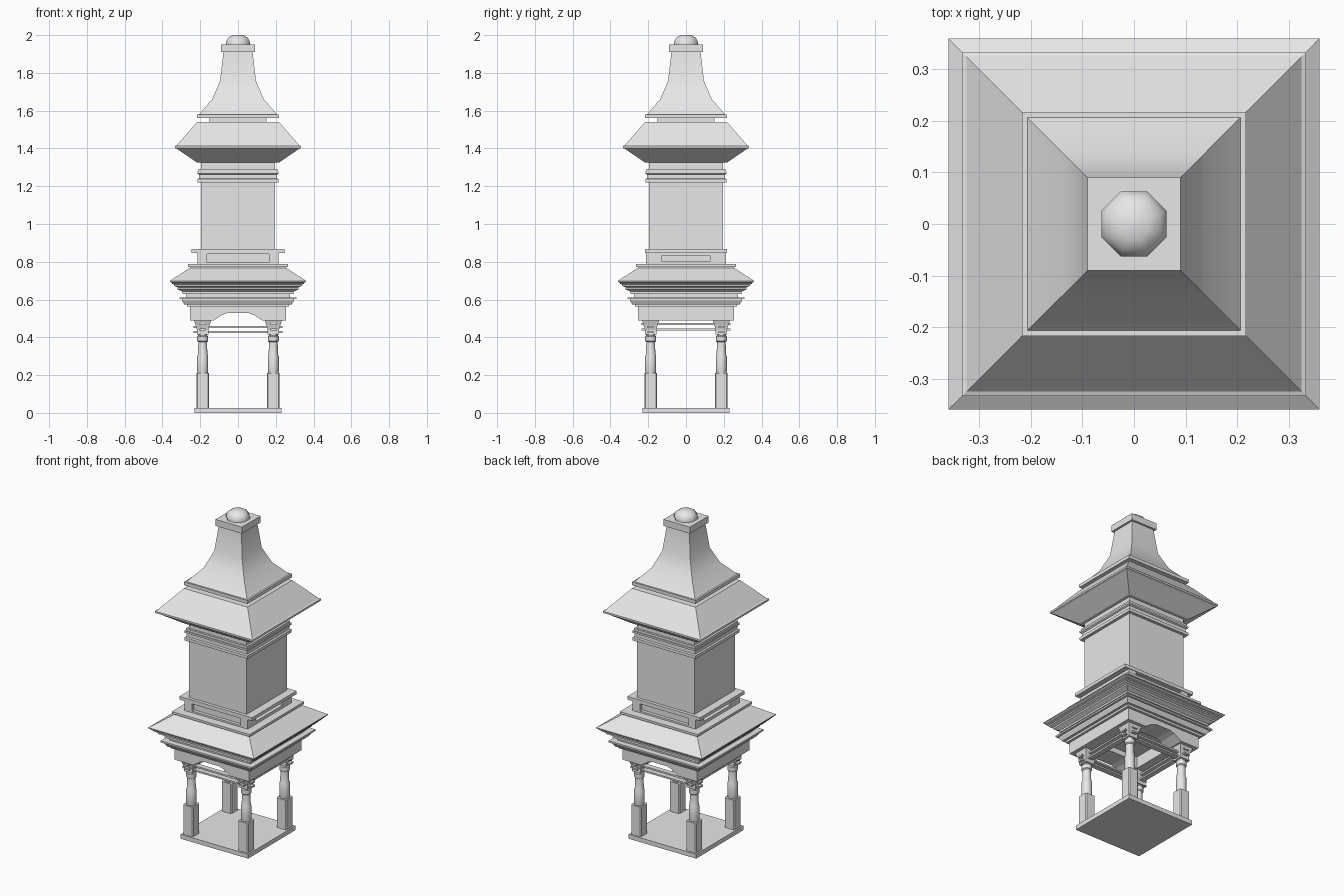
import bpy, bmesh, math
from mathutils import Vector

cube = bpy.data.objects.get("Cube")
if cube:
    bpy.data.objects.remove(cube, do_unlink=True)

# One stone colour
stone = bpy.data.materials.new("pale_grey_stone")
stone.use_nodes = True
GREY = (0.8, 0.8, 0.8, 1)
stone.diffuse_color = GREY
stone.node_tree.nodes["Principled BSDF"].inputs["Base Color"].default_value = GREY


def finish(name, bm, smooth=False):
    bmesh.ops.recalc_face_normals(bm, faces=bm.faces[:])
    mesh = bpy.data.meshes.new(name)
    bm.to_mesh(mesh)
    bm.free()
    mesh.materials.append(stone)
    ob = bpy.data.objects.new(name, mesh)
    bpy.context.collection.objects.link(ob)
    if smooth:
        bpy.ops.object.select_all(action="DESELECT")
        ob.select_set(True)
        bpy.context.view_layer.objects.active = ob
        bpy.ops.object.shade_smooth_by_angle(angle=math.radians(smooth))
    return ob


def stack(name, profile, sides=4, at=(0, 0), smooth=False):
    """Loft a regular section through (half width, height) pairs."""
    bm = bmesh.new()
    rings = []
    for half, z in profile:
        r = half / math.cos(math.pi / sides)
        angles = [(i + 0.5) * math.tau / sides for i in range(sides)]
        rings.append([bm.verts.new((at[0] + r * math.cos(a), at[1] + r * math.sin(a), z))
                      for a in angles])
    for low, high in zip(rings, rings[1:]):
        for i in range(sides):
            j = (i + 1) % sides
            bm.faces.new((low[i], low[j], high[j], high[i]))
    bm.faces.new(rings[0][::-1])
    bm.faces.new(rings[-1])
    return finish(name, bm, smooth)


def box_mesh(lo, hi):
    bm = bmesh.new()
    bmesh.ops.create_cube(bm, size=1)
    for v in bm.verts:
        v.co = Vector([lo[i] if v.co[i] < 0 else hi[i] for i in range(3)])
    return bm


def box(name, lo, hi):
    return finish(name, box_mesh(lo, hi))


# Floor slab and four posts with turned shafts
stack("floor_slab", [(0.23, 0), (0.23, 0.027)])
POST = 0.187
for sx, x_name in ((-1, "right"), (1, "left")):
    for sy, y_name in ((-1, "front"), (1, "back")):
        tag = y_name + "_" + x_name
        at = (sx * POST, sy * POST)
        bm = box_mesh((at[0] - 0.034, at[1] - 0.034, 0.02),
                      (at[0] + 0.034, at[1] + 0.034, 0.21))
        upright = [e for e in bm.edges if abs(e.verts[0].co.z - e.verts[1].co.z) > 0.1]
        bmesh.ops.bevel(bm, geom=upright, offset=0.006, segments=1, affect="EDGES")
        finish("post_plinth_" + tag, bm)
        stack("post_shaft_" + tag,
              [(0.026, 0.205), (0.029, 0.22), (0.029, 0.30), (0.025, 0.31), (0.023, 0.375),
               (0.029, 0.38), (0.029, 0.405), (0.024, 0.41), (0.024, 0.43)],
              16, at, 30)
        stack("post_capital_" + tag,
              [(0.030, 0.415), (0.030, 0.44), (0.037, 0.465), (0.046, 0.49)], 4, at)

# Paired tie rails crossing through the capitals
for s, name in ((-1, "front"), (1, "back")):
    for z in (0.424, 0.45):
        box("tie_rail_" + name, (-0.235, s * POST - 0.016, z), (0.235, s * POST + 0.016, z + 0.01))
for s, name in ((-1, "right"), (1, "left")):
    for z in (0.437, 0.466):
        box("tie_rail_" + name, (s * POST - 0.016, -0.235, z), (s * POST + 0.016, 0.235, z + 0.01))

# Lintel ring, arched at front and back
ARCH = [(0.127, 0.49), (0.105, 0.505), (0.082, 0.52), (0.05, 0.53)]
half_arch = [(0.255, 0.57), (0.255, 0.49)] + ARCH
outline = half_arch + [(-x, z) for x, z in reversed(half_arch)]
for s, name in ((-1, "front"), (1, "back")):
    bm = bmesh.new()
    face = bm.faces.new([bm.verts.new((x, s * 0.135, z)) for x, z in outline])
    ext = bmesh.ops.extrude_face_region(bm, geom=[face])
    bmesh.ops.translate(bm, vec=(0, s * 0.12, 0),
                        verts=[g for g in ext["geom"] if isinstance(g, bmesh.types.BMVert)])
    finish("arched_lintel_" + name, bm)
for s, name in ((-1, "right"), (1, "left")):
    x0, x1 = sorted((s * 0.135, s * 0.255))
    box("side_lintel_" + name, (x0, -0.135, 0.49), (x1, 0.135, 0.57))

# Stepped cornice under the lower roof
stack("lower_cornice",
      [(0.27, 0.562), (0.27, 0.575), (0.285, 0.575), (0.297, 0.595), (0.297, 0.602),
       (0.31, 0.602), (0.31, 0.612), (0.275, 0.612), (0.275, 0.63), (0.295, 0.63),
       (0.295, 0.642), (0.32, 0.655), (0.32, 0.665), (0.338, 0.672), (0.338, 0.68),
       (0.35, 0.684), (0.35, 0.69)])
stack("lower_roof",
      [(0.35, 0.688), (0.36, 0.694), (0.36, 0.699), (0.255, 0.768), (0.255, 0.773),
       (0.265, 0.773), (0.265, 0.787)])

# Pedestal with a recessed panel on each side
bm = box_mesh((-0.215, -0.213, 0.785), (0.215, 0.213, 0.847))
for f in [f for f in bm.faces if abs(f.normal.z) < 0.5]:
    n = f.normal.copy()
    bmesh.ops.inset_individual(bm, faces=[f], thickness=0.01)
    axis, half, z0, z1 = (0, 0.165, 0.797, 0.841) if abs(n.y) > 0.5 else (1, 0.13, 0.805, 0.831)
    for v in f.verts:
        v.co[axis] = math.copysign(half, v.co[axis])
        v.co.z = z0 if v.co.z < 0.816 else z1
    new = bmesh.ops.extrude_discrete_faces(bm, faces=[f])["faces"][0]
    bmesh.ops.translate(bm, vec=n * -0.02, verts=new.verts[:])
finish("panelled_pedestal", bm)
box("pedestal_slab", (-0.247, -0.217, 0.847), (0.247, 0.217, 0.867))

# Tower body and its mouldings
stack("tower_body", [(0.197, 0.86), (0.197, 1.335)])
stack("tower_moulding",
      [(0.215, 1.22), (0.215, 1.238), (0.206, 1.242), (0.206, 1.262), (0.215, 1.267),
       (0.215, 1.278), (0.209, 1.278), (0.209, 1.292)])

# Upper roof, neck and flared spire
stack("upper_roof",
      [(0.217, 1.325), (0.323, 1.398), (0.333, 1.402), (0.333, 1.413),
       (0.325, 1.416), (0.217, 1.54)])
stack("spire_neck", [(0.15, 1.535), (0.15, 1.562)])
stack("spire_foot", [(0.217, 1.56), (0.217, 1.58)])
stack("spire", [(0.208, 1.578), (0.137, 1.66), (0.095, 1.757), (0.077, 1.912)], smooth=30)
stack("spire_cap", [(0.09, 1.91), (0.09, 1.95)])

# Rounded finial
stack("finial", [(0.063, 1.948), (0.063, 1.966), (0.052, 1.985), (0.03, 2.0)], 8, smooth=60)
